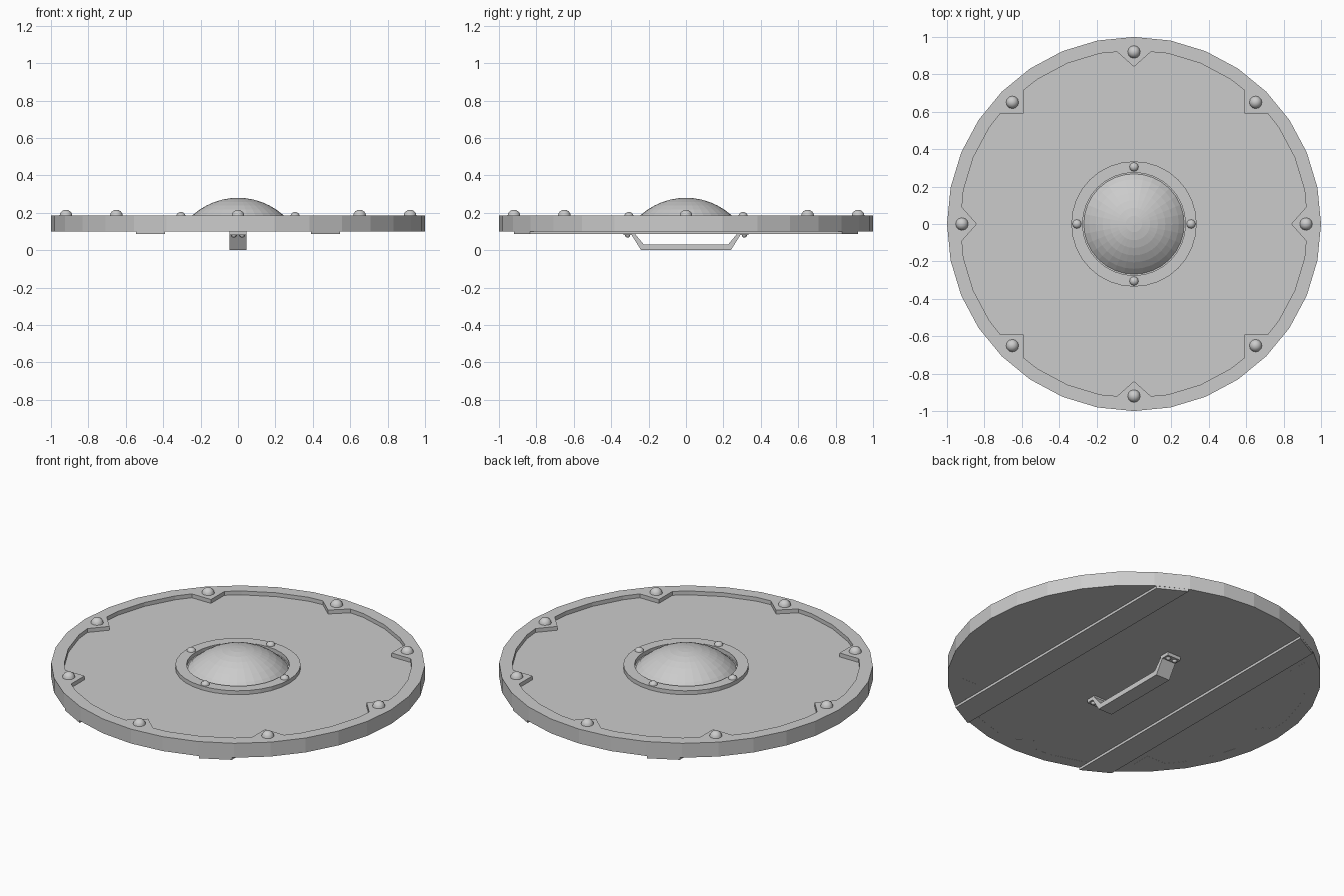
import bpy, bmesh
from math import sin, cos, pi, radians, sqrt

if "Cube" in bpy.data.objects:
    bpy.data.objects.remove(bpy.data.objects["Cube"])

SIDES = 32


def finish(bm, name, smooth=None):
    bmesh.ops.recalc_face_normals(bm, faces=bm.faces)
    mesh = bpy.data.meshes.new(name)
    bm.to_mesh(mesh)
    bm.free()
    ob = bpy.data.objects.new(name, mesh)
    bpy.context.collection.objects.link(ob)
    if smooth:
        bpy.context.view_layer.objects.active = ob
        ob.select_set(True)
        bpy.ops.object.shade_smooth_by_angle(angle=radians(smooth))
        ob.select_set(False)
    return ob


def circle(r):
    return [(r * cos(2 * pi * i / SIDES), r * sin(2 * pi * i / SIDES)) for i in range(SIDES)]


def plate(name, loops, z0, z1):
    """Flat plate from an outline (plus an optional hole), z0 to z1."""
    bm = bmesh.new()
    edges = []
    for loop in loops:
        vs = [bm.verts.new((x, y, z0)) for x, y in loop]
        edges += [bm.edges.new((vs[i - 1], vs[i])) for i in range(len(vs))]
    bmesh.ops.triangle_fill(bm, edges=edges, use_beauty=True)
    ext = bmesh.ops.extrude_face_region(bm, geom=bm.faces[:])
    top = [g for g in ext["geom"] if isinstance(g, bmesh.types.BMVert)]
    bmesh.ops.translate(bm, verts=top, vec=(0, 0, z1 - z0))
    return finish(bm, name)


def lathe(name, profile, center=(0, 0, 0), sides=SIDES, smooth=None):
    """Spin (r, z) points about a vertical axis through center."""
    bm = bmesh.new()
    vs = [bm.verts.new((center[0] + r, center[1], center[2] + z)) for r, z in profile]
    edges = [bm.edges.new(p) for p in zip(vs, vs[1:])]
    bmesh.ops.spin(bm, geom=vs + edges, cent=center, axis=(0, 0, 1),
                   angle=2 * pi, steps=sides, use_merge=True)
    bmesh.ops.remove_doubles(bm, verts=bm.verts, dist=1e-5)
    return finish(bm, name, smooth)


def rivet(name, x, y, z, r, h):
    pts = [(r * cos(a), h * sin(a)) for a in [i * pi / 8 for i in range(4)]]
    lathe(name, pts + [(0, h)], (x, y, z), 12, 40)


# wooden board
plate("board", [circle(0.996)], 0.1005, 0.162)

# metal rim with pointed and square tabs on its inner edge
quarter = [(0.84, 0), (0.92, 0.09), (0.912, 0.181), (0.859, 0.356), (0.773, 0.517),
           (0.715, 0.59), (0.59, 0.59), (0.59, 0.715),
           (0.517, 0.773), (0.356, 0.859), (0.181, 0.912), (0.09, 0.92)]
inner = []
for c, s in ((1, 0), (0, 1), (-1, 0), (0, -1)):
    inner += [(c * x - s * y, s * x + c * y) for x, y in quarter]
plate("rim", [circle(1.0), inner], 0.10, 0.185)

# rivets on the rim
for i in range(8):
    a = i * pi / 4
    rivet("rim_rivet", 0.92 * cos(a), 0.92 * sin(a), 0.184, 0.034, 0.032)

# central boss: collar ring, dome, rivets
lathe("boss_collar", [(0.335, 0.16), (0.335, 0.185), (0.275, 0.185), (0.275, 0.16)])
R, zc = 0.364, -0.084
top = 48
dome = [(R * sin(radians(top * (7 - i) / 7)), zc + R * cos(radians(top * (7 - i) / 7))) for i in range(8)]
lathe("boss_dome", dome, smooth=None)
for i in range(4):
    a = i * pi / 2
    rivet("boss_rivet", 0.305 * cos(a), 0.305 * sin(a), 0.184, 0.024, 0.02)

# back battens
for s in (-1, 1):
    plate("back_batten", [[(s * 0.39, -0.92), (s * 0.545, -0.835),
                           (s * 0.545, 0.835), (s * 0.39, 0.92)]], 0.086, 0.101)

# hand grip on the back: side profile extruded across x
half = [(0.335, 0.08), (0.335, 0.1), (0.275, 0.1), (0.275, 0.09), (0.225, 0.03)]
outer = [(0.24, 0.0), (0.29, 0.08)]
profile = half + [(-y, z) for y, z in reversed(half)] \
    + [(-y, z) for y, z in reversed(outer)] + outer
bm = bmesh.new()
face = bm.faces.new([bm.verts.new((-0.045, y, z)) for y, z in profile])
ext = bmesh.ops.extrude_face_region(bm, geom=[face])
bmesh.ops.translate(bm, verts=[g for g in ext["geom"] if isinstance(g, bmesh.types.BMVert)],
                    vec=(0.09, 0, 0))
finish(bm, "hand_grip")

# grip rivets
for x in (-0.022, 0.022):
    for y in (-0.312, 0.312):
        rivet("grip_rivet", x, y, 0.081, 0.014, -0.014)
